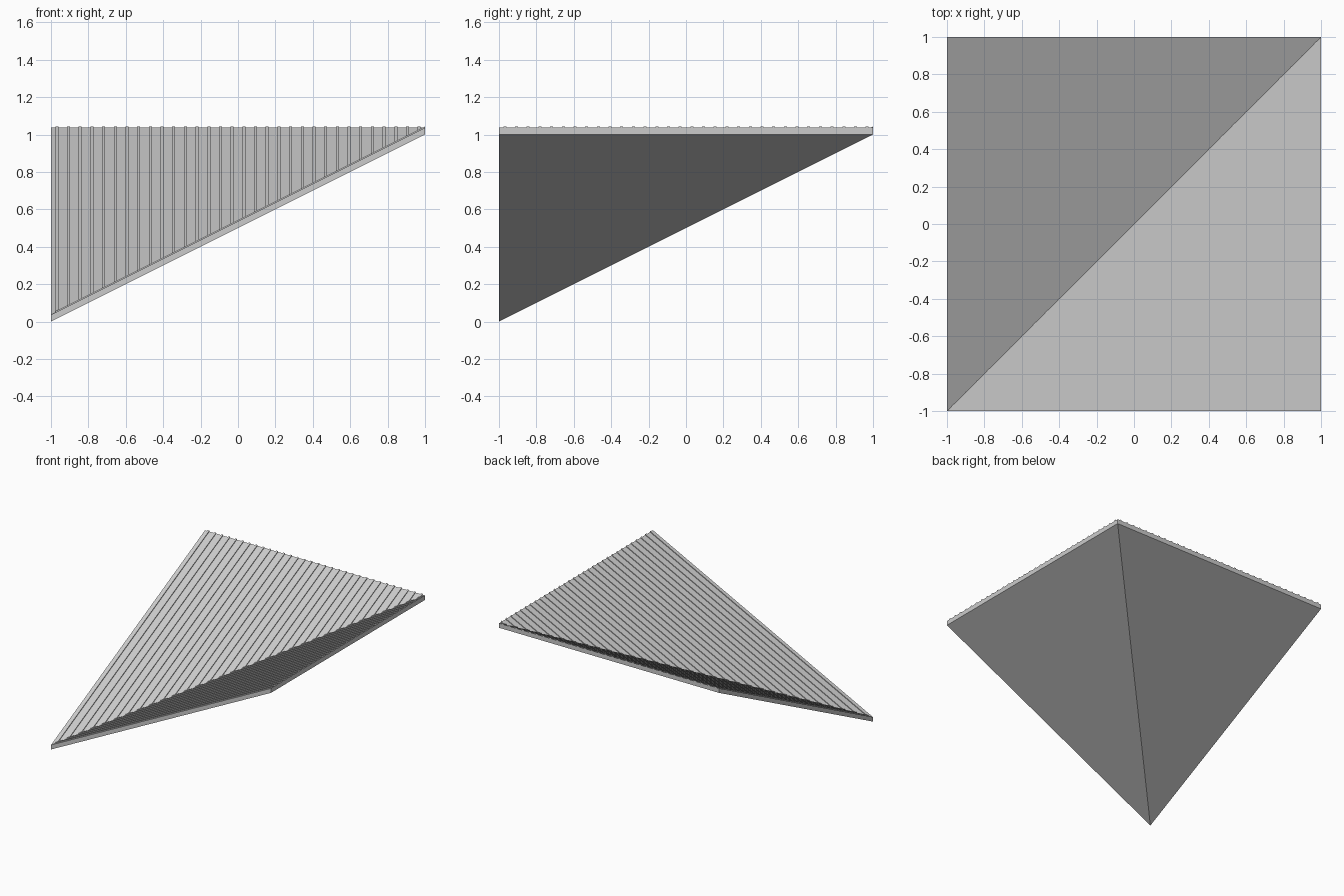
import bpy, bmesh

if "Cube" in bpy.data.objects:
    bpy.data.objects.remove(bpy.data.objects["Cube"])

THICK = 0.037      # vertical thickness of the roof sheet
RIB_H = 0.007      # rib height above the sheet
RIB_W = 0.016      # rib width
COUNT = 32         # ribs on each slope
PITCH = 2 / COUNT


def slope(y):
    return (y + 1) / 2


def prism(bm, outline, low, high, swap):
    """Vertical prism lying on a slope rising along y; swap mirrors it over the valley."""
    def place(x, y, lift):
        z = slope(y) + lift
        return bm.verts.new((y, x, z) if swap else (x, y, z))
    bottom = [place(x, y, low) for x, y in outline]
    top = [place(x, y, high) for x, y in outline]
    n = len(outline)
    bm.faces.new(bottom[::-1])
    bm.faces.new(top)
    for i in range(n):
        j = (i + 1) % n
        bm.faces.new((bottom[i], bottom[j], top[j], top[i]))


def finish(bm, name):
    bmesh.ops.recalc_face_normals(bm, faces=bm.faces)
    mesh = bpy.data.meshes.new(name)
    bm.to_mesh(mesh)
    bm.free()
    obj = bpy.data.objects.new(name, mesh)
    bpy.context.collection.objects.link(obj)
    return obj


# Roof sheet: two slopes folded along the diagonal valley
bm = bmesh.new()
corners = [(-1, -1), (1, -1), (1, 1), (-1, 1)]
heights = [0, 1, 1, 1]
low = [bm.verts.new((x, y, z)) for (x, y), z in zip(corners, heights)]
high = [bm.verts.new((x, y, z + THICK)) for (x, y), z in zip(corners, heights)]
for tri in ((0, 1, 2), (0, 2, 3)):
    bm.faces.new([high[i] for i in tri])
    bm.faces.new([low[i] for i in reversed(tri)])
for i in range(4):
    j = (i + 1) % 4
    bm.faces.new((low[i], low[j], high[j], high[i]))
finish(bm, "roof_valley_sheet")

# Raised seams running down each slope, mitred at the valley
for swap, name in ((False, "left_slope_ribs"), (True, "right_slope_ribs")):
    bm = bmesh.new()
    for i in range(COUNT):
        x = -1 + PITCH * (i + 0.5)
        a, b = x - RIB_W / 2, x + RIB_W / 2
        prism(bm, [(a, a), (b, b), (b, 1), (a, 1)],
              THICK - 0.002, THICK + RIB_H, swap)
    finish(bm, name)
